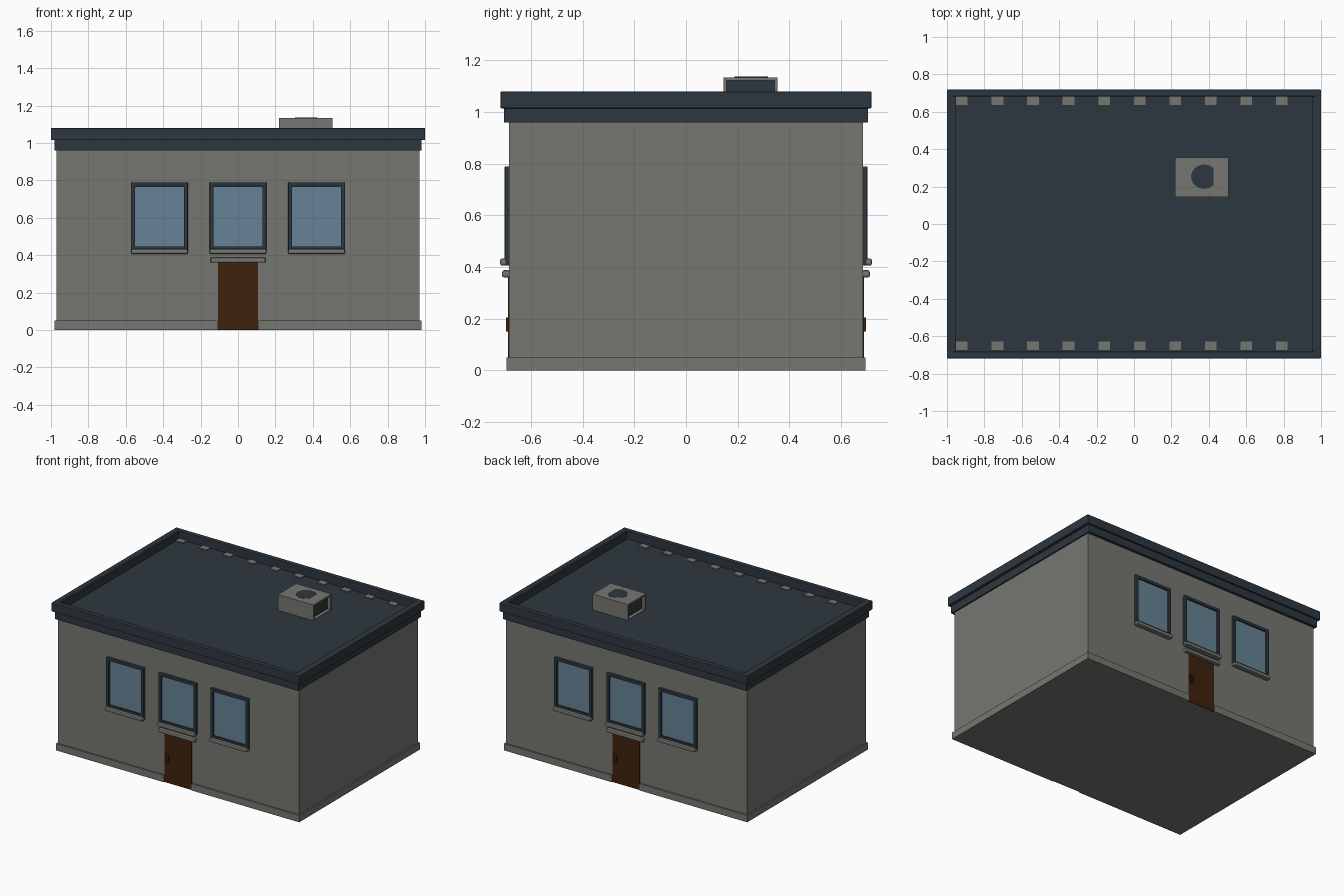
import bpy, bmesh, math
from mathutils import Vector

cube = bpy.data.objects.get("Cube")
if cube:
    bpy.data.objects.remove(cube, do_unlink=True)


def material(name, r, g, b):
    m = bpy.data.materials.new(name)
    m.use_nodes = True
    m.diffuse_color = (r, g, b, 1)
    node = next(n for n in m.node_tree.nodes if n.type == 'BSDF_PRINCIPLED')
    node.inputs["Base Color"].default_value = (r, g, b, 1)
    node.inputs["Roughness"].default_value = 0.8
    return m


STONE = material("warm grey stone", 0.18, 0.18, 0.165)
SLATE = material("dark slate", 0.027, 0.039, 0.05)
GLASS = material("blue glass", 0.13, 0.225, 0.30)
WOOD = material("brown wood", 0.05, 0.016, 0.004)


def finish(name, bm, mat, turn=0, bevel=0):
    """Turn a bmesh into an object, optionally spun about the building axis."""
    bmesh.ops.recalc_face_normals(bm, faces=bm.faces)
    me = bpy.data.meshes.new(name)
    bm.to_mesh(me)
    bm.free()
    me.materials.append(mat)
    ob = bpy.data.objects.new(name, me)
    bpy.context.collection.objects.link(ob)
    ob.rotation_euler.z = turn
    if bevel:
        mod = ob.modifiers.new("soft edges", 'BEVEL')
        mod.width = bevel
        mod.segments = 2
    return ob


def box(name, x, y, z, mat, turn=0, bevel=0):
    """Box from (low, high) ranges."""
    bm = bmesh.new()
    bmesh.ops.create_cube(bm, size=1)
    for v in bm.verts:
        v.co = Vector(r[0] if c < 0 else r[1] for r, c in zip((x, y, z), v.co))
    return finish(name, bm, mat, turn, bevel)


def ring(name, u, v, w, rim, mat, axis='z', turn=0, bevel=0):
    """Rectangular frame: u, v span the opening plane, w is its depth."""
    def place(a, b, c):
        return {'z': (a, b, c), 'y': (a, c, b), 'x': (c, a, b)}[axis]
    bm = bmesh.new()
    loops = []
    for inset, depth in ((0, w[0]), (0, w[1]), (rim, w[1]), (rim, w[0])):
        a0, a1, b0, b1 = u[0] + inset, u[1] - inset, v[0] + inset, v[1] - inset
        loops.append([bm.verts.new(place(a, b, depth))
                      for a, b in ((a0, b0), (a1, b0), (a1, b1), (a0, b1))])
    for k in range(4):
        p, q = loops[k], loops[(k + 1) % 4]
        for i in range(4):
            j = (i + 1) % 4
            bm.faces.new((p[i], p[j], q[j], q[i]))
    return finish(name, bm, mat, turn, bevel)


# Walls and plinth, with the plinth interrupted at the doors
box("walls", (-0.97, 0.97), (-0.685, 0.685), (0, 0.98), STONE)
for side, x in (("right", (-0.98, -0.11)), ("left", (0.11, 0.98))):
    box("plinth_" + side, x, (-0.695, 0.695), (0, 0.05), STONE)

# Roof slab and raised parapet
box("roof_slab", (-0.98, 0.98), (-0.705, 0.705), (0.96, 1.02), SLATE)
ring("parapet", (-1, 1), (-0.718, 0.718), (1.015, 1.08), 0.036, SLATE, bevel=0.004)
for side, s in (("right", -1), ("left", 1)):
    box("parapet_thickening_" + side, sorted((s * 0.952, s * 0.99)),
        (-0.69, 0.69), (1.015, 1.078), SLATE)

# Identical front and back: windows, sills, door and lintel
for face, turn in (("front", 0), ("back", math.pi)):
    for i, cx in enumerate((-0.42, 0, 0.42)):
        tag = f"{face}_{i + 1}"
        ring("window_frame_" + tag, (cx - 0.152, cx + 0.152), (0.41, 0.79),
             (-0.702, -0.68), 0.022, SLATE, 'y', turn, 0.004)
        box("window_glass_" + tag, (cx - 0.135, cx + 0.135), (-0.69, -0.68),
            (0.43, 0.772), GLASS, turn)
        box("window_rail_" + tag, (cx - 0.135, cx + 0.135), (-0.7, -0.68),
            (0.43, 0.448), SLATE, turn)
        box("window_sill_" + tag, (cx - 0.152, cx + 0.152), (-0.72, -0.68),
            (0.406, 0.433), STONE, turn, 0.008)
    box("door_" + face, (-0.108, 0.108), (-0.689, -0.68), (0, 0.365), WOOD, turn)
    ring("door_handle_" + face, (-0.102, -0.072), (0.15, 0.205),
         (-0.696, -0.685), 0.008, WOOD, 'y', turn)
    box("door_lintel_" + face, (-0.148, 0.148), (-0.712, -0.68),
        (0.36, 0.388), STONE, turn, 0.008)

# Small blocks along both long roof edges
for i in range(10):
    cx = -0.92 + i * 0.19
    for face, cy in (("front", -0.65), ("back", 0.66)):
        box(f"roof_block_{face}_{i + 1}", (cx - 0.031, cx + 0.031),
            (cy - 0.023, cy + 0.023), (1.01, 1.027), STONE)

# Roof ventilation unit: casing open at both ends, dark core, fan opening
ring("vent_casing", (0.145, 0.355), (1.012, 1.135), (0.22, 0.505), 0.012,
     STONE, 'x')
box("vent_core", (0.245, 0.48), (0.155, 0.345), (1.015, 1.125), SLATE)
bm = bmesh.new()
rim = []
for k in range(24):
    a = math.tau * k / 24
    rim.append(bm.verts.new((min(0.375 + 0.07 * math.cos(a), 0.425),
                             0.253 + 0.065 * math.sin(a), 1.135)))
disc = bm.faces.new(rim)
lift = bmesh.ops.extrude_face_region(bm, geom=[disc])
for v in lift["geom"]:
    if isinstance(v, bmesh.types.BMVert):
        v.co.z += 0.002
finish("vent_fan_opening", bm, SLATE)
